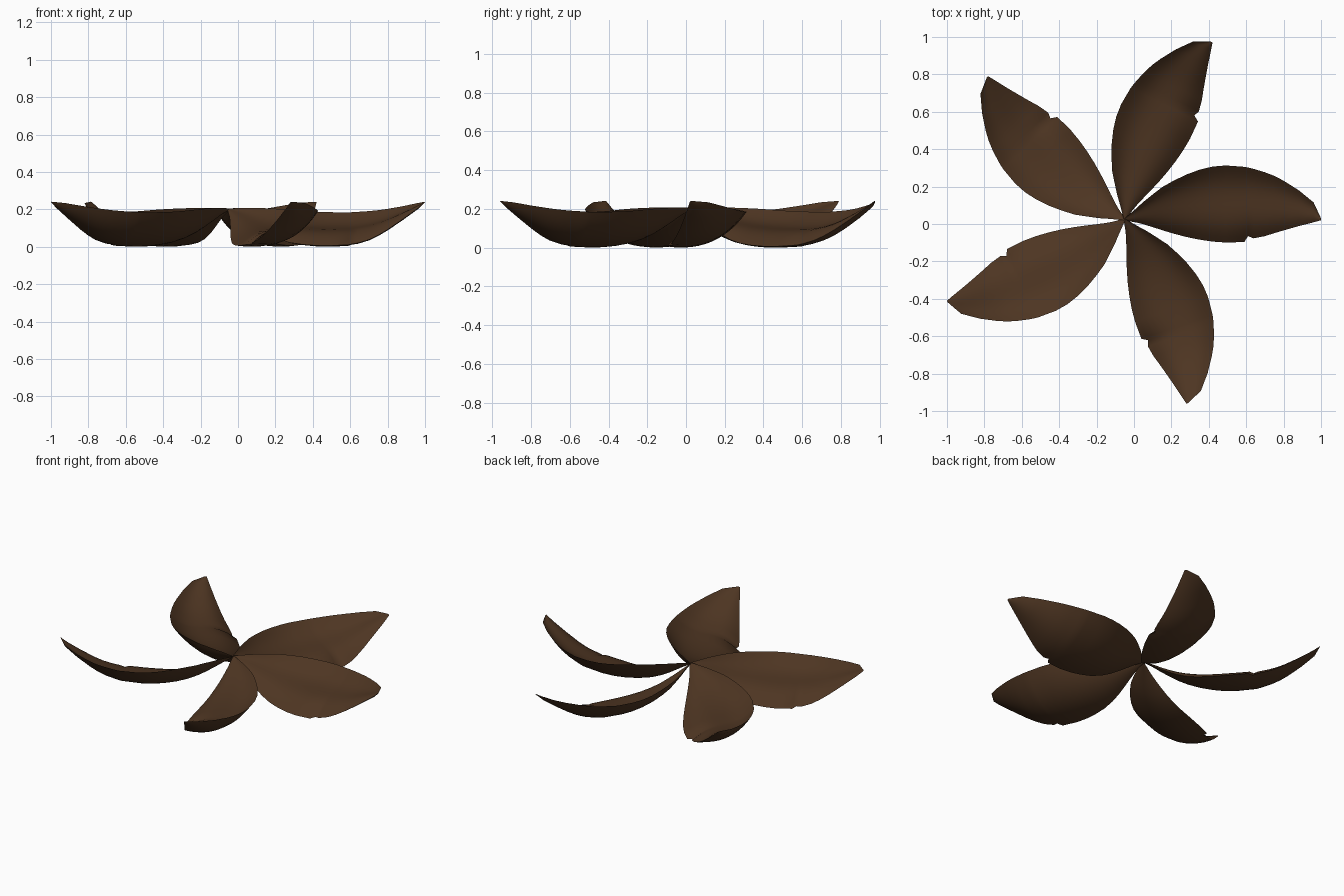
import bpy, bmesh, math

# One flat colour
brown = bpy.data.materials.new("dark brown")
brown.diffuse_color = (0.076, 0.036, 0.016, 1)

# Petal stations: distance from hub, left edge (v, z), right edge (v, z)
STATIONS = [
    (0.00, 0.006, 0.205, -0.006, 0.195),
    (0.06, 0.058, 0.208, -0.015, 0.16),
    (0.10, 0.095, 0.208, -0.025, 0.133),
    (0.15, 0.135, 0.207, -0.04, 0.10),
    (0.20, 0.174, 0.205, -0.056, 0.07),
    (0.26, 0.208, 0.202, -0.074, 0.042),
    (0.33, 0.242, 0.197, -0.092, 0.022),
    (0.40, 0.268, 0.191, -0.106, 0.012),
    (0.47, 0.285, 0.187, -0.116, 0.007),
    (0.54, 0.291, 0.185, -0.121, 0.006),
    (0.64, 0.284, 0.184, -0.118, 0.011),
    (0.66, 0.280, 0.185, -0.086, 0.015),   # notch
    (0.69, 0.273, 0.187, -0.098, 0.020),
    (0.75, 0.255, 0.191, -0.086, 0.038),
    (0.80, 0.236, 0.196, -0.070, 0.062),
    (0.85, 0.210, 0.203, -0.055, 0.092),
    (0.93, 0.160, 0.217, -0.032, 0.147),
    (1.01, 0.095, 0.234, -0.011, 0.205),
    (1.05, 0.010, 0.241, 0.000, 0.238),
]
ACROSS = 12
HUB = (-0.05, 0.024)


def underside(t):
    """Bow of the lower face: round cup."""
    return 0.155 * 4 * t * (1 - t)


def upper_side(t):
    """Bow of the upper face: swells near the right edge, hollow near the left."""
    return -0.05 * math.sin(2 * math.pi * t)


def make_petal(name, tip):
    """Tilted solid leaf with a notched right edge, aimed at a tip point."""
    dx, dy = tip[0] - HUB[0], tip[1] - HUB[1]
    a, k = math.atan2(dy, dx), math.hypot(dx, dy) / 1.05
    ca, sa = math.cos(a), math.sin(a)
    bm = bmesh.new()
    for profile in (upper_side, underside):
        rows = []
        for u, vl, zl, vr, zr in STATIONS:
            row = []
            for j in range(ACROSS + 1):
                t = j / ACROSS
                bow = profile(t)
                v = vr + (vl - vr) * t + bow * (zl - zr)
                z = zr + (zl - zr) * t - bow * (vl - vr)
                uu = u * k
                row.append(bm.verts.new((HUB[0] + ca * uu - sa * v,
                                         HUB[1] + sa * uu + ca * v,
                                         max(z, 0.0))))
            rows.append(row)
        for r0, r1 in zip(rows, rows[1:]):
            for j in range(ACROSS):
                f = bm.faces.new((r0[j], r1[j], r1[j + 1], r0[j + 1]))
                f.smooth = True
                if profile is underside:
                    f.normal_flip()
    # close the tip and the hub end; the rims stay crisp
    me = bpy.data.meshes.new(name)
    bm.to_mesh(me)
    bm.free()
    me.materials.append(brown)
    ob = bpy.data.objects.new(name, me)
    bpy.context.collection.objects.link(ob)
    return ob


# Five petals around the hub
TIPS = [(1.0, 0.02), (0.42, 0.97), (-0.78, 0.79), (-1.0, -0.41), (0.28, -0.96)]
for i, tip in enumerate(TIPS):
    make_petal(f"petal_{i + 1}", tip)
